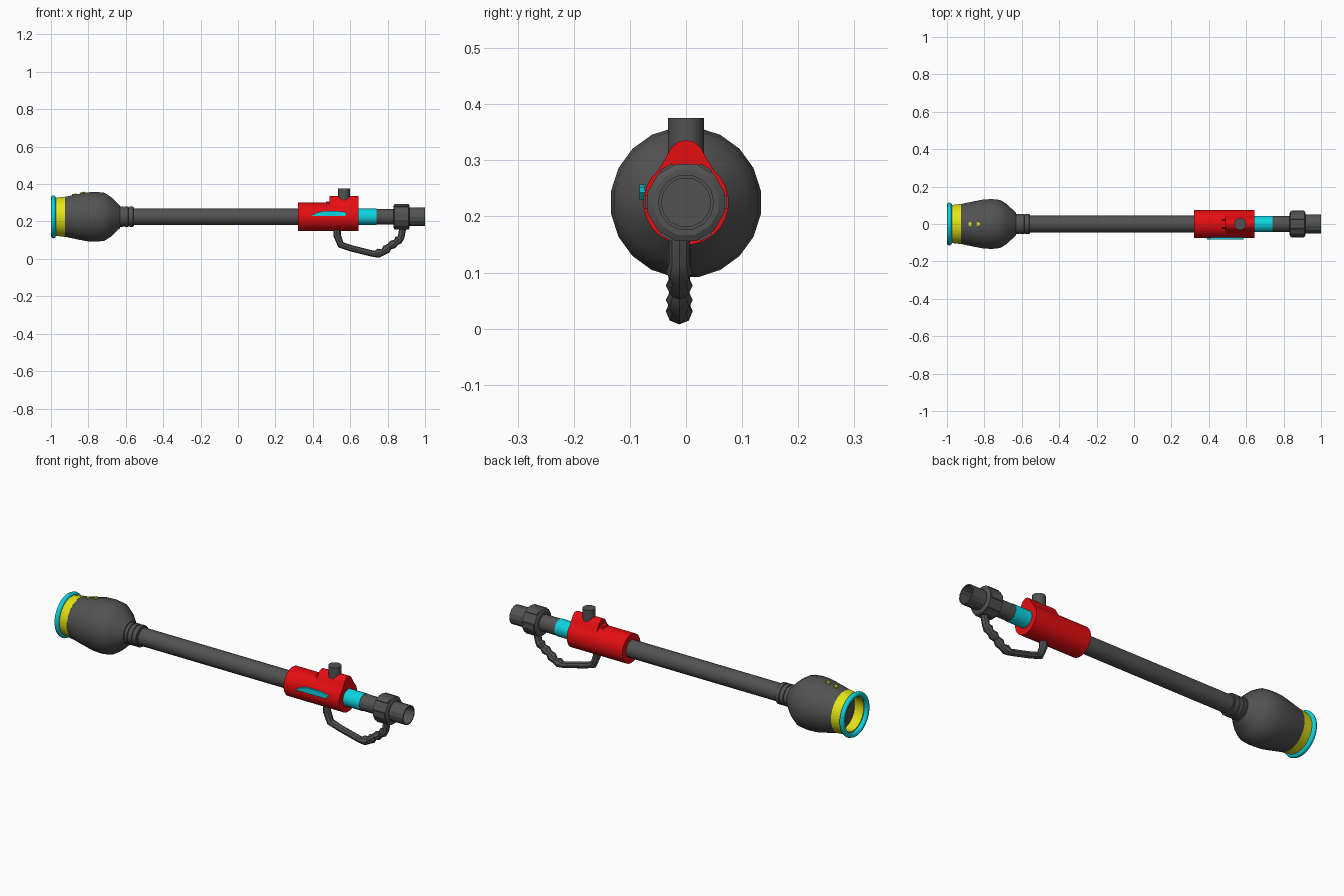
import bpy, bmesh, math
from mathutils import Vector

if "Cube" in bpy.data.objects:
    bpy.data.objects.remove(bpy.data.objects["Cube"])

AXIS_Z = 0.225


def material(name, rgb):
    m = bpy.data.materials.new(name)
    m.diffuse_color = (*rgb, 1)
    m.use_nodes = True
    m.node_tree.nodes["Principled BSDF"].inputs["Base Color"].default_value = m.diffuse_color
    return m


GREY = material("dark grey", (0.085, 0.085, 0.085))
RED = material("red", (0.78, 0.004, 0.006))
YELLOW = material("yellow", (0.78, 0.78, 0.008))
CYAN = material("cyan", (0.004, 0.65, 0.76))


def finish(name, bm, mat, angle=35):
    bmesh.ops.remove_doubles(bm, verts=bm.verts, dist=1e-5)
    bmesh.ops.recalc_face_normals(bm, faces=bm.faces)
    mesh = bpy.data.meshes.new(name)
    bm.to_mesh(mesh)
    bm.free()
    mesh.materials.append(mat)
    ob = bpy.data.objects.new(name, mesh)
    bpy.context.collection.objects.link(ob)
    bpy.ops.object.select_all(action='DESELECT')
    ob.select_set(True)
    bpy.context.view_layer.objects.active = ob
    bpy.ops.object.shade_smooth_by_angle(angle=math.radians(angle))
    return ob


def skin(bm, rings, closed=False):
    """Bridge successive rings of points with quads."""
    rows = [[bm.verts.new(p) for p in ring] for ring in rings]
    n = len(rows[0])
    for i in range(len(rows) if closed else len(rows) - 1):
        a, b = rows[i], rows[(i + 1) % len(rows)]
        for j in range(n):
            bm.faces.new((a[j], a[(j + 1) % n], b[(j + 1) % n], b[j]))
    return rows


def lathe(name, profile, mat, sides=20, closed=False, angle=35):
    """Revolve (x, radius) points about the long axis."""
    bm = bmesh.new()
    rings = []
    for x, r in profile:
        ring = []
        for k in range(sides):
            t = math.tau * (k + 0.5) / sides
            ring.append((x, r * math.sin(t), AXIS_Z + r * math.cos(t)))
        rings.append(ring)
    rows = skin(bm, rings, closed)
    if not closed:
        bm.faces.new(rows[0])
        bm.faces.new(rows[-1])
    return finish(name, bm, mat, angle)


def prism(name, outline, offset, mat, angle=35):
    """Extrude an outline of 3D points by an offset vector."""
    bm = bmesh.new()
    off = Vector(offset)
    pts = [Vector(p) for p in outline]
    rows = skin(bm, [pts, [p + off for p in pts]])
    bm.faces.new(rows[0])
    bm.faces.new(rows[1])
    return finish(name, bm, mat, angle)


def sweep(name, path, mat, y, sides=8, angle=35):
    """Sweep a round section along (x, z, radius) points."""
    bm = bmesh.new()
    rings = []
    for i, (x, z, r) in enumerate(path):
        a, b = path[max(i - 1, 0)], path[min(i + 1, len(path) - 1)]
        t = Vector((b[0] - a[0], 0, b[1] - a[1])).normalized()
        n = Vector((-t.z, 0, t.x))
        c = Vector((x, y, z))
        rings.append([c + r * (math.cos(math.tau * k / sides) * n
                               + math.sin(math.tau * k / sides) * Vector((0, 1, 0)))
                      for k in range(sides)])
    rows = skin(bm, rings)
    bm.faces.new(rows[0])
    bm.faces.new(rows[-1])
    return finish(name, bm, mat, angle)


# Hollow bell with a yellow band and a cyan rim
lathe("bell", [(-0.925, 0.108), (-0.86, 0.122), (-0.81, 0.132), (-0.76, 0.135),
               (-0.715, 0.13), (-0.68, 0.108), (-0.63, 0.06), (-0.625, 0.0),
               (-0.66, 0.0), (-0.70, 0.095), (-0.76, 0.112), (-0.925, 0.092)], GREY)
lathe("bell_band", [(-0.978, 0.102), (-0.925, 0.109), (-0.925, 0.091), (-0.978, 0.088)],
      YELLOW, closed=True)
lathe("bell_rim", [(-0.987 + 0.013 * math.cos(a), 0.103 + 0.013 * math.sin(a))
                   for a in [math.tau * k / 8 for k in range(8)]],
      CYAN, 28, closed=True, angle=60)

# Two small star plates on top of the bell
for i, cx in enumerate((-0.877, -0.833)):
    star = []
    for k in range(10):
        r = 0.014 if k % 2 == 0 else 0.007
        a = math.tau * k / 10
        dx = r * math.cos(a)
        star.append((cx + dx, r * math.sin(a),
                     AXIS_Z + 0.120 + (cx + 0.86) * 0.21 + dx * 0.2))
    prism("star_mark_%d" % (i + 1), star, (0, 0, 0.006), YELLOW)

# Ribbed collar and long tube
collar = [(-0.64, 0.05)]
for k in range(3):
    x = -0.632 + 0.026 * k
    collar += [(x, 0.055), (x + 0.019, 0.055), (x + 0.021, 0.051), (x + 0.025, 0.051)]
lathe("collar", collar, GREY)
lathe("long_tube", [(-0.60, 0.045), (0.34, 0.045)], GREY)

# Red housing with a raised saddle and a round knob
lathe("housing", [(0.32, 0.076), (0.645, 0.076)], RED, 24)
half = [(0.074, 0.235), (0.064, 0.263), (0.048, 0.285), (0.036, 0.305),
        (0.026, 0.323), (0.014, 0.333)]
section = half + [(0, 0.336)] + [(-y, z) for y, z in reversed(half)]
prism("saddle", [(0.49, y, z) for y, z in section], (0.155, 0, 0), RED)
prism("saddle_step", [(0.47, 0.026, 0.285), (0.47, -0.026, 0.285),
                      (0.47, -0.02, 0.307), (0.47, 0.02, 0.307)], (0.03, 0, 0), RED)
prism("knob", [(0.567 + 0.032 * math.cos(math.tau * k / 16),
                0.032 * math.sin(math.tau * k / 16), 0.29) for k in range(16)],
      (0, 0, 0.085), GREY)

# Cyan side plate
prism("side_plate", [(x, -0.0735, z) for x, z in
                     ((0.39, 0.229), (0.57, 0.229), (0.585, 0.243), (0.565, 0.252),
                      (0.53, 0.257), (0.46, 0.257), (0.42, 0.247))],
      (0, -0.0095, 0), CYAN)

# Cyan sleeve, rear tube, nut and open end
lathe("sleeve", [(0.63, 0.044), (0.74, 0.044)], CYAN)
lathe("rear_tube", [(0.74, 0.042), (0.85, 0.042)], GREY)
lathe("nut", [(0.832, 0.06), (0.838, 0.071), (0.912, 0.071), (0.918, 0.06)], GREY, 12, angle=20)
for k in range(6):
    a = math.tau * (k + 0.5) / 6
    u, v = Vector((0, math.sin(a), math.cos(a))), Vector((0, math.cos(a), -math.sin(a)))
    c = Vector((0.842, 0, AXIS_Z)) + u * 0.062
    prism("nut_grip_%d" % (k + 1),
          [c + v * s * 0.012 + u * h for s, h in ((-1, 0), (1, 0), (1, 0.011), (-1, 0.011))],
          (0.066, 0, 0), GREY)
lathe("open_end", [(0.91, 0.05), (1.0, 0.05), (1.0, 0.044), (0.925, 0.044)], GREY, 14, angle=20)

# Hose looping below, with beads toward the nut
path = [(0.53, 0.165, 0.02), (0.53, 0.125, 0.02), (0.55, 0.075, 0.019),
        (0.60, 0.058, 0.017), (0.70, 0.033, 0.017)]
bend = [(0.73, 0.026), (0.775, 0.036), (0.81, 0.066), (0.845, 0.088), (0.872, 0.115)]
for p, q in zip(bend, bend[1:]):
    path.append((*p, 0.017))
    path.append(((p[0] + q[0]) / 2, (p[1] + q[1]) / 2, 0.024))
path += [(0.872, 0.115, 0.018), (0.882, 0.17, 0.019)]
sweep("hose", path, GREY, -0.012)
